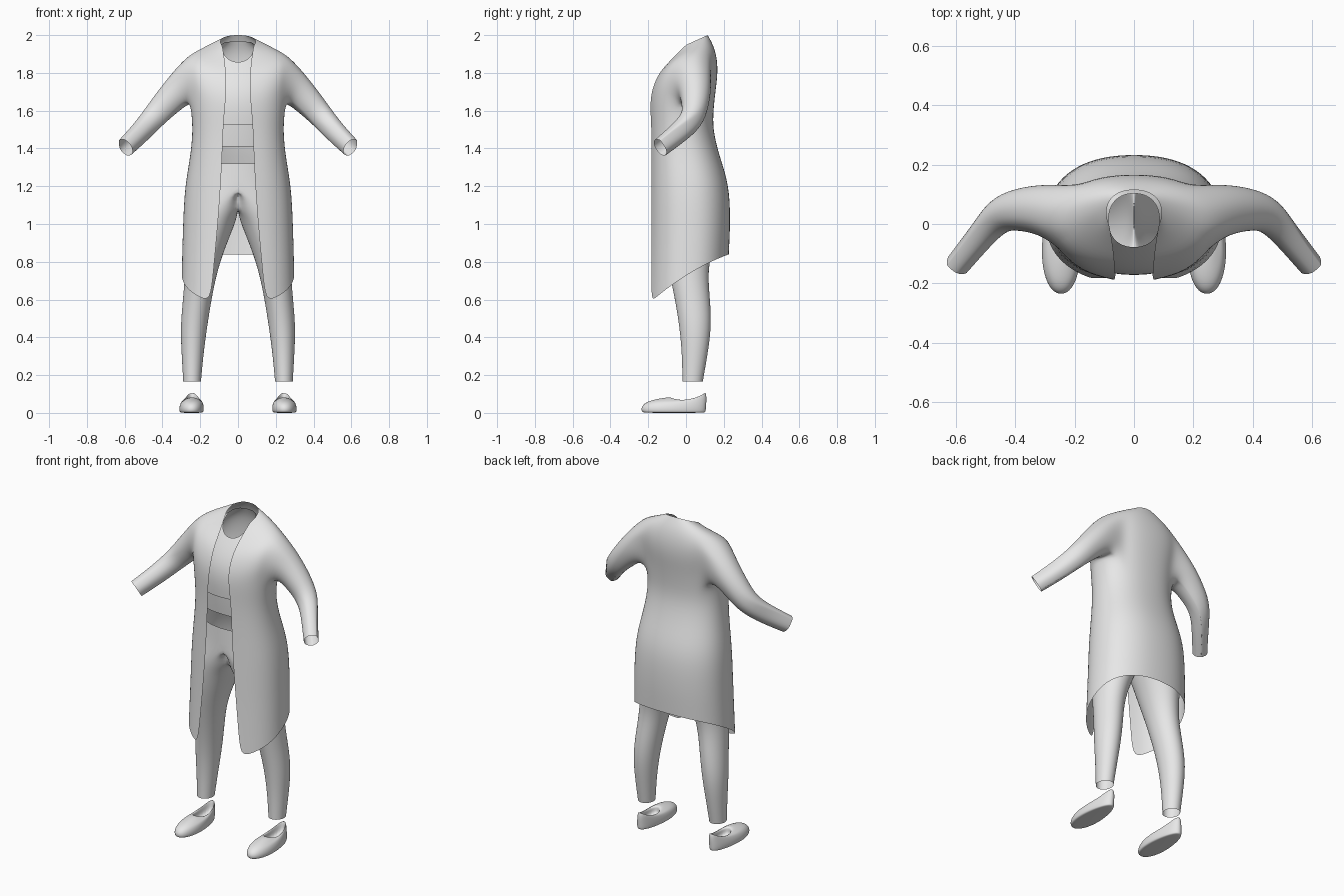
import bpy, bmesh, math
from mathutils import Vector

cube = bpy.data.objects.get("Cube")
if cube:
    bpy.data.objects.remove(cube)

cloth = bpy.data.materials.new("light_grey_cloth")
cloth.use_nodes = True
GREY = (0.8, 0.8, 0.8, 1)
cloth.diffuse_color = GREY
cloth.node_tree.nodes["Principled BSDF"].inputs["Base Color"].default_value = GREY


def power(v, p):
    return math.copysign(abs(v) ** p, v)


def ring(cx, w, yf, yb, zf, zs, zb, start, end, n, p=0.88):
    """Rounded cross-section from front (angle 0) round the side to the back (pi)."""
    mid, half = (yf + yb) / 2, (yb - yf) / 2
    pts = []
    for i in range(n):
        a = start + (end - start) * i / (n - 1)
        c = -power(math.cos(a), p)
        z = zs + c * (zb - zf) / 2 + c * c * ((zf + zb) / 2 - zs)
        pts.append(Vector((cx + w * power(math.sin(a), p), mid + half * c, z)))
    return pts


def full_ring(cx, w, yf, yb, zf, zs, zb, n=16, p=1.0):
    return ring(cx, w, yf, yb, zf, zs, zb, 0, 2 * math.pi * (n - 1) / n, n, p)


def bridge(bm, a, b, closed):
    n = len(a)
    for i in range(n if closed else n - 1):
        j = (i + 1) % n
        bm.faces.new((a[i], a[j], b[j], b[i]))


def loft(bm, rings, closed):
    grid = [[bm.verts.new(p) for p in r] for r in rings]
    for a, b in zip(grid, grid[1:]):
        bridge(bm, a, b, closed)
    return grid


def finish(name, bm, mirror=True, level=2):
    bmesh.ops.recalc_face_normals(bm, faces=bm.faces)
    mesh = bpy.data.meshes.new(name)
    bm.to_mesh(mesh)
    bm.free()
    mesh.materials.append(cloth)
    mesh.polygons.foreach_set("use_smooth", [True] * len(mesh.polygons))
    obj = bpy.data.objects.new(name, mesh)
    bpy.context.collection.objects.link(obj)
    if mirror:
        mod = obj.modifiers.new("mirror", 'MIRROR')
        mod.use_clip = True
        mod.merge_threshold = 0.002
    mod = obj.modifiers.new("smooth", 'SUBSURF')
    mod.levels = mod.render_levels = level
    return obj


# Open coat: front-edge x, half width, front y, back y, front z, side z, back z
coat_rows = [
    (.083, .093, -.04, .115, 1.93, 1.965, 2.0),
    (.07, .19, -.09, .15, 1.86, 1.925, 1.94),
    (.065, .27, -.145, .168, 1.80, 1.89, 1.86),
    (.062, .275, -.18, .168, 1.72, 1.80, 1.78),
    (.066, .26, -.192, .157, 1.65, 1.71, 1.70),
    (.073, .25, -.192, .147, 1.58, 1.61, 1.61),
    (.08, .24, -.188, .142, 1.48, 1.49, 1.50),
    (.085, .255, -.188, .178, 1.33, 1.35, 1.36),
    (.095, .285, -.19, .23, 1.15, 1.19, 1.21),
    (.113, .293, -.193, .236, .92, .99, 1.03),
    (.13, .297, -.198, .232, .74, .85, .92),
    (.145, .3, -.203, .228, .575, .735, .84)]
bm = bmesh.new()
rings = []
for edge, w, *rest in coat_rows:
    start = math.asin((edge / w) ** (1 / .88))
    rings.append(ring(0, w, *rest, start, math.pi, 13))
    rings[-1][-1].x = 0
grid = loft(bm, rings, False)

# Armhole cut out of the coat grid
top, low, c0, c1 = 2, 5, 4, 9
block = {grid[r][c] for r in range(top, low + 1) for c in range(c0, c1 + 1)}
loop = ([grid[top][c] for c in range(c0, c1)] + [grid[r][c1] for r in range(top, low)]
        + [grid[low][c] for c in range(c1, c0, -1)] + [grid[r][c0] for r in range(low, top, -1)])
bmesh.ops.delete(bm, geom=[f for f in bm.faces if all(v in block for v in f.verts)],
                 context='FACES')

# Sleeve grown from the armhole along the arm
centre = sum((v.co for v in loop), Vector()) / len(loop)
arm = [(.3, .05, 1.722, .092), (.385, .05, 1.633, .076), (.455, .037, 1.553, .065),
       (.52, -.04, 1.48, .057), (.597, -.135, 1.405, .051)]
path = [centre] + [Vector(a[:3]) for a in arm]
offsets = [v.co - centre for v in loop]
prev = loop
for k, a in enumerate(arm, 1):
    d = (path[min(k + 1, len(arm))] - path[k - 1]).normalized()
    verts = [bm.verts.new(path[k] + (o - d * o.dot(d)).normalized() * a[3]) for o in offsets]
    bridge(bm, prev, verts, True)
    prev = verts
finish("open_coat", bm)

# Short inner top with a narrow band under its hem
top_rows = [
    (0, .088, -.08, .105, 1.855, 1.94, 1.965),
    (0, .175, -.125, .135, 1.79, 1.88, 1.90),
    (0, .235, -.165, .145, 1.71, 1.75, 1.78),
    (0, .235, -.178, .14, 1.62, 1.64, 1.66),
    (0, .225, -.172, .13, 1.525, 1.53, 1.53)]
band_rows = [
    (0, .22, -.165, .127, 1.56, 1.56, 1.56),
    (0, .217, -.158, .125, 1.48, 1.48, 1.48),
    (0, .217, -.15, .13, 1.41, 1.41, 1.41)]
for name, rows in (("inner_top", top_rows), ("inner_top_band", band_rows)):
    bm = bmesh.new()
    loft(bm, [full_ring(*r, p=.88) for r in rows], True)
    finish(name, bm, mirror=False)

# Leggings: each leg widens into half of the hips, joined on the centre plane
leg_rows = [
    (.243, .048, -.02, .09, .165),
    (.241, .058, -.022, .114, .30),
    (.235, .072, -.035, .137, .45),
    (.216, .077, -.06, .13, .60),
    (.195, .086, -.092, .115, .75),
    (.165, .108, -.125, .15, .90),
    (.139, .135, -.142, .19, 1.02),
    (.10, .175, -.148, .208, 1.09),
    (0, .27, -.15, .212, 1.20),
    (0, .235, -.145, .155, 1.32)]
bm = bmesh.new()
rings = []
for cx, w, yf, yb, z in leg_rows:
    pts = full_ring(cx, w, yf, yb, z, z, z)
    for p in pts:
        p.x = max(p.x, 0)
    rings.append(pts)
loft(bm, rings, True)
bmesh.ops.delete(bm, geom=[f for f in bm.faces if all(v.co.x < .001 for v in f.verts)],
                 context='FACES')
finish("leggings", bm)

# Flat slip-on shoes with an open top and insole
shoe_rows = [
    (.246, .058, -.225, .10, 0, 0, 0),
    (.246, .068, -.238, .108, .004, .004, .004),
    (.246, .07, -.242, .11, .03, .03, .035),
    (.244, .062, -.215, .112, .06, .058, .07),
    (.243, .052, -.14, .11, .078, .066, .098),
    (.243, .043, -.075, .103, .086, .072, .114),
    (.243, .039, -.07, .096, .07, .06, .09),
    (.243, .036, -.07, .09, .025, .025, .025)]
bm = bmesh.new()
rings = []
for r in shoe_rows:
    pts = full_ring(*r, p=.9)
    for p in pts:
        if p.y > -.1:
            p.x = r[0] + (p.x - r[0]) * (1 - 1.2 * (p.y + .1))
    rings.append(pts)
grid = loft(bm, rings, True)
bm.faces.new(grid[0])
bm.faces.new(grid[-1])
finish("flat_shoes", bm)
